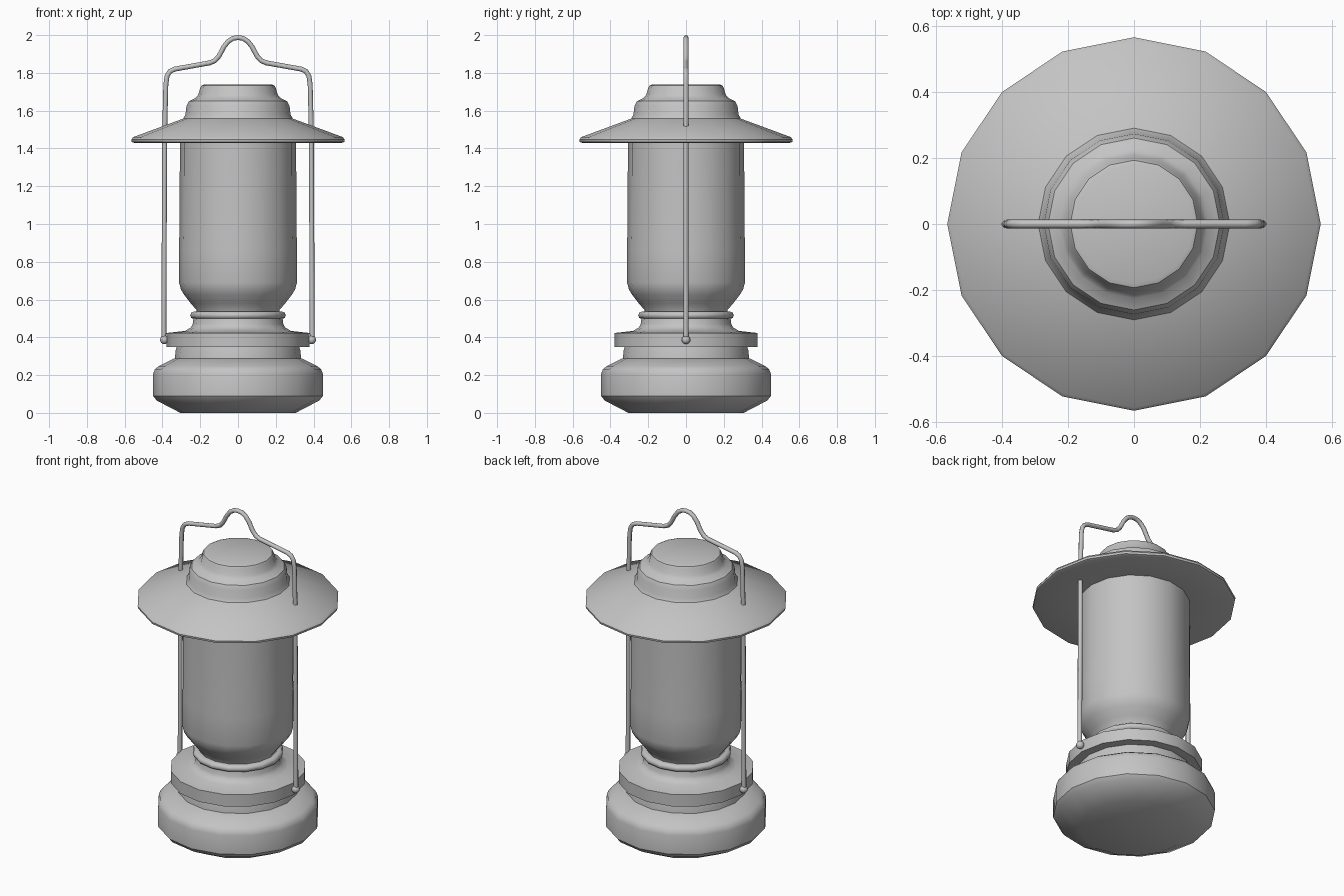
import bpy, bmesh, math

cube = bpy.data.objects.get("Cube")
if cube:
    bpy.data.objects.remove(cube, do_unlink=True)

SIDES = 16

metal = bpy.data.materials.new("plain grey")
metal.use_nodes = True
GREY = (0.55, 0.55, 0.55, 1)
metal.diffuse_color = GREY
metal.node_tree.nodes["Principled BSDF"].inputs["Base Color"].default_value = GREY


def finish(mesh, angle):
    for poly in mesh.polygons:
        poly.use_smooth = True
    mesh.set_sharp_from_angle(angle=math.radians(angle))


def add_mesh(name, bm, angle=35):
    bmesh.ops.recalc_face_normals(bm, faces=bm.faces)
    mesh = bpy.data.meshes.new(name)
    bm.to_mesh(mesh)
    bm.free()
    mesh.materials.append(metal)
    finish(mesh, angle)
    obj = bpy.data.objects.new(name, mesh)
    bpy.context.collection.objects.link(obj)
    return obj


def lathe(name, profile, angle=35):
    """Turn (radius, height) points about z and cap both ends."""
    bm = bmesh.new()
    rings = []
    for r, z in profile:
        rings.append([bm.verts.new((r * math.cos(a), r * math.sin(a), z))
                      for a in (math.tau * i / SIDES for i in range(SIDES))])
    for low, high in zip(rings, rings[1:]):
        for i in range(SIDES):
            j = (i + 1) % SIDES
            bm.faces.new((low[i], low[j], high[j], high[i]))
    bm.faces.new(rings[0][::-1])
    bm.faces.new(rings[-1])
    return add_mesh(name, bm, angle)


# Fuel tank base and the narrow neck above it
lathe("base_tank", [(0.305, 0), (0.43, 0.065), (0.45, 0.09), (0.45, 0.205),
                    (0.44, 0.232), (0.42, 0.247), (0.34, 0.288)])
lathe("base_neck", [(0.335, 0.28), (0.33, 0.33), (0.322, 0.36)])

# Collar that carries the handle
lathe("collar", [(0.378, 0.35), (0.378, 0.423), (0.28, 0.434),
                 (0.25, 0.452), (0.24, 0.47), (0.235, 0.51)])

# Rounded ring under the globe
lathe("globe_ring", [(0.235, 0.498), (0.248, 0.503), (0.253, 0.517),
                     (0.248, 0.53), (0.235, 0.536)], 50)

# Globe
lathe("globe", [(0.215, 0.52), (0.22, 0.545), (0.25, 0.58), (0.285, 0.625),
                (0.303, 0.655), (0.312, 0.69), (0.313, 0.86), (0.309, 1.0),
                (0.308, 1.45)])

# Wide shade with stepped cap
lathe("shade", [(0.30, 1.445), (0.55, 1.43), (0.563, 1.435), (0.565, 1.447),
                (0.555, 1.46), (0.29, 1.558), (0.278, 1.58), (0.273, 1.625),
                (0.26, 1.65), (0.225, 1.667), (0.21, 1.685), (0.2, 1.72),
                (0.193, 1.733), (0.18, 1.738)])

# Wire handle, mirrored across x
half = [(0.393, 0.385), (0.388, 1.5), (0.382, 1.74), (0.375, 1.785),
        (0.36, 1.808), (0.335, 1.82), (0.15, 1.853), (0.122, 1.865),
        (0.1, 1.89), (0.075, 1.938), (0.052, 1.967), (0.026, 1.983)]
path = [(-x, z) for x, z in half] + [(0, 1.987)] + half[::-1]
curve = bpy.data.curves.new("handle", "CURVE")
curve.dimensions = "3D"
curve.bevel_depth = 0.013
curve.bevel_resolution = 2
curve.use_fill_caps = True
spline = curve.splines.new("POLY")
spline.points.add(len(path) - 1)
for point, (x, z) in zip(spline.points, path):
    point.co = (x, 0, z, 1)
curve.materials.append(metal)
handle = bpy.data.objects.new("handle", curve)
bpy.context.collection.objects.link(handle)
bpy.ops.object.select_all(action="DESELECT")
handle.select_set(True)
bpy.context.view_layer.objects.active = handle
bpy.ops.object.convert(target="MESH")
finish(bpy.context.object.data, 50)

# Pivot knobs on the collar
for side, x in (("left", 0.39), ("right", -0.39)):
    bm = bmesh.new()
    bmesh.ops.create_uvsphere(bm, u_segments=12, v_segments=8, radius=0.023)
    bmesh.ops.translate(bm, verts=bm.verts, vec=(x, 0, 0.387))
    add_mesh("handle_pivot_" + side, bm, 60)
